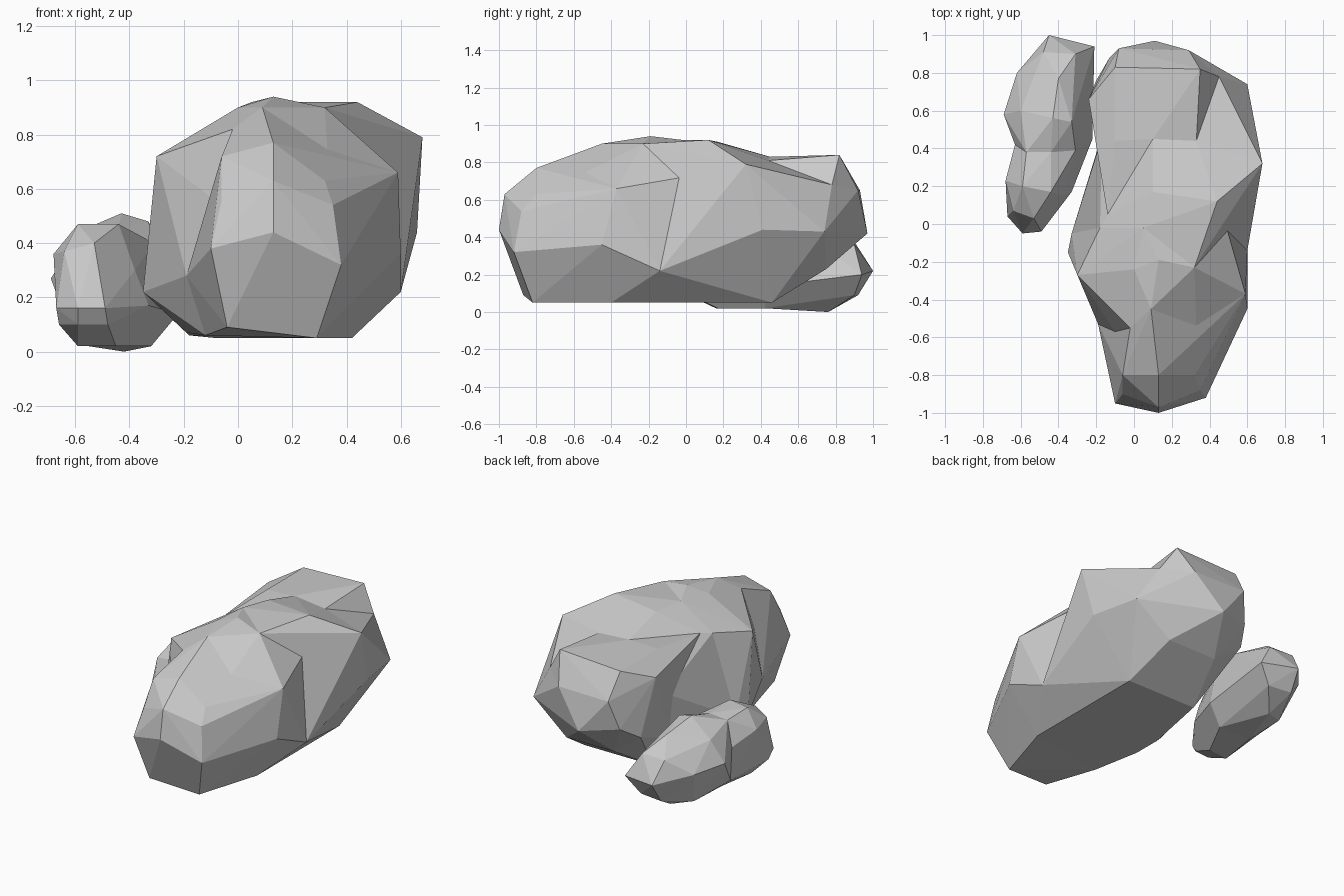
import bpy
import bmesh

# Remove the default object
default_cube = bpy.data.objects.get("Cube")
if default_cube:
    bpy.data.objects.remove(default_cube, do_unlink=True)

# Single stone colour
stone = bpy.data.materials.new("stone_grey")
stone.use_nodes = True
stone_colour = (.6, .6, .6, 1)
stone.diffuse_color = stone_colour
for node in stone.node_tree.nodes:
    if node.type == 'BSDF_PRINCIPLED':
        node.inputs["Base Color"].default_value = stone_colour
        node.inputs["Roughness"].default_value = .9


def add_lobe(mesh, corners):
    """Append the faceted convex hull of the corners to the mesh."""
    bm = bmesh.new()
    for corner in corners:
        bm.verts.new(corner)
    hull = bmesh.ops.convex_hull(bm, input=bm.verts[:])
    spare = {v for v in hull["geom_interior"] + hull["geom_unused"]
             if isinstance(v, bmesh.types.BMVert)}
    bmesh.ops.delete(bm, geom=list(spare), context='VERTS')
    bmesh.ops.dissolve_limit(bm, angle_limit=.06,
                             verts=bm.verts[:], edges=bm.edges[:])
    bmesh.ops.recalc_face_normals(bm, faces=bm.faces[:])
    bm.from_mesh(mesh)
    bm.to_mesh(mesh)
    bm.free()


def make_rock(name, lobes):
    """Build one rock from lobes that meet at shared waists."""
    mesh = bpy.data.meshes.new(name)
    for corners in lobes:
        add_lobe(mesh, corners)
    mesh.materials.clear()
    mesh.materials.append(stone)
    for face in mesh.polygons:
        face.use_smooth = False
        face.material_index = 0
    rock = bpy.data.objects.new(name, mesh)
    bpy.context.collection.objects.link(rock)
    return rock


# Large boulder: blunt front end
nose = [
    (.13, -1, .44), (-.1, -.95, .38), (.38, -.92, .32),
    (.13, -.97, .63), (-.06, -.9, .56), (.35, -.88, .54),
    (.13, -.8, .77), (-.06, -.8, .72), (.32, -.8, .63),
    (-.04, -.87, .09), (.29, -.82, .05),
]

# Waist between nose and shoulder, with a dent on one side
front_waist = [
    (.09, -.45, .9), (-.02, -.55, .82), (-.1, -.57, .57),
    (.33, -.57, .73), (.59, -.37, .66), (.6, -.45, .36),
    (-.19, -.53, .28), (-.12, -.5, .06), (.42, -.4, .05),
]

# Highest part and the widest flank
shoulder = [
    (0, -.24, .9), (.13, -.19, .94), (-.3, -.27, .72),
    (-.35, -.15, .22), (-.19, -.2, .07),
]

# Middle waist along the valley on the other side
middle_waist = [
    (.32, -.23, .9), (.49, -.02, .72), (.6, -.14, .22),
    (.05, -.02, .92), (-.18, -.02, .77), (-.33, -.05, .24),
    (-.18, 0, .06), (.42, 0, .05),
]

# Rear hump, crevice tip and rear waist
hump = [(.44, .12, .92), (.1, .17, .91)]
crevice_tip = [(-.14, .05, .785)]
rear_waist = [
    (.33, .44, .81), (.1, .45, .83), (-.17, .46, .55),
    (-.18, .44, .25), (.42, .46, .05), (-.08, .46, .05),
]

# Side flank, lower than the rear ridge
waist_flank = [(.68, .32, .79), (.66, .41, .44)]
rear_flank = [(.6, .74, .43)]

# Rounded rear end, undercut below
tail = [
    (.45, .78, .68), (-.08, .93, .65), (.29, .92, .65),
    (.11, .97, .42), (-.13, .88, .46), (-.2, .76, .38),
    (.35, .75, .23), (0, .75, .23),
]

# Rear ridge overhanging the crevice
rear_ridge = [
    (-.1, .44, .82), (-.24, .66, .75),
    (-.1, .83, .82), (.35, .82, .84),
]

make_rock("large_boulder", [
    nose + front_waist,
    front_waist + shoulder + middle_waist,
    middle_waist + hump + crevice_tip + rear_waist + waist_flank,
    rear_waist + waist_flank + rear_flank + tail,
    crevice_tip + rear_waist + tail + rear_ridge,
])

# Small rock: low front lobe
small_front = [
    (-.59, -.05, .16), (-.49, -.04, .16), (-.67, .04, .16),
    (-.59, -.01, .1), (-.48, 0, .1), (-.66, .08, .1),
    (-.68, .23, .36), (-.64, .07, .37), (-.53, .03, .4),
    (-.59, .2, .47), (-.44, .17, .47), (-.38, .15, .3),
    (-.33, .17, .17), (-.59, .16, .02), (-.45, .17, .02),
]

# Waist shared by both lobes
small_waist = [
    (-.63, .42, .3), (-.57, .38, .45), (-.44, .38, .46),
    (-.31, .39, .4), (-.22, .45, .14), (-.62, .42, .08),
    (-.55, .42, .02), (-.32, .42, .02),
]

# Larger rear lobe
small_rear = [
    (-.69, .58, .27), (-.62, .8, .26), (-.6, .6, .41),
    (-.43, .56, .51), (-.33, .54, .48), (-.4, .77, .46),
    (-.48, .91, .36), (-.31, .9, .36), (-.45, 1, .22),
    (-.21, .94, .2), (-.25, .65, .2), (-.42, .76, 0),
    (-.55, .7, .03), (-.3, .9, .09), (-.46, .92, .09),
]

make_rock("small_rock", [
    small_front + small_waist,
    small_waist + small_rear,
])
